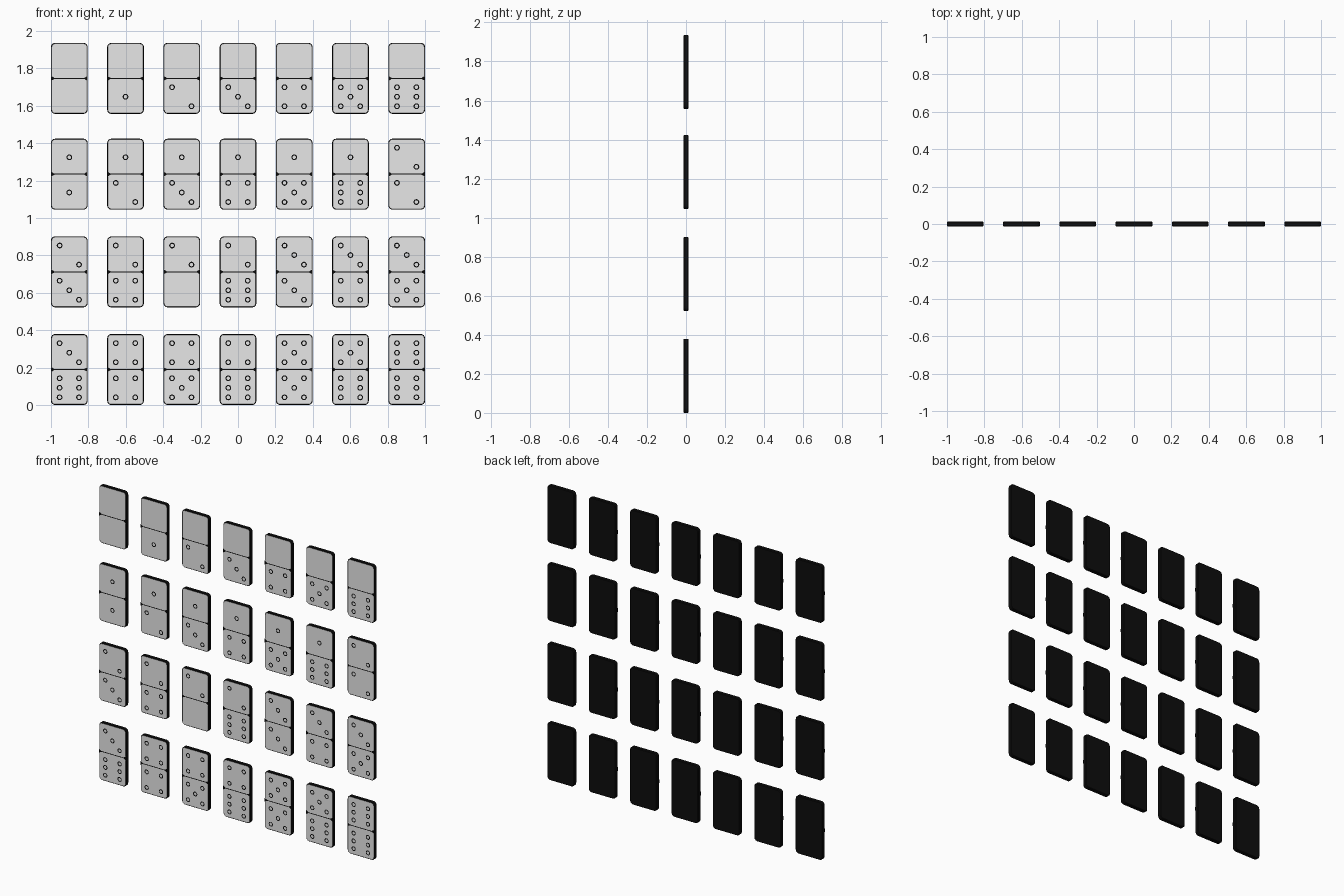
import bpy, bmesh, math

if "Cube" in bpy.data.objects:
    bpy.data.objects.remove(bpy.data.objects["Cube"])

W, H, T = 0.196, 0.379, 0.0275      # tile width, height, thickness
R, BEV = 0.022, 0.004               # corner radius, edge chamfer
FRONT = -T / 2


def material(name, v):
    m = bpy.data.materials.new(name)
    m.diffuse_color = (v, v, v, 1)
    m.use_nodes = True
    m.node_tree.nodes["Principled BSDF"].inputs["Base Color"].default_value = m.diffuse_color
    return m


BLACK = material("black", 0.004)
PALE = material("pale face", 0.8)


def rounded_rect(inset):
    """Outline in x, z, anticlockwise as seen from the front."""
    pts, r = [], R - inset
    for k, (sx, sz) in enumerate([(1, 1), (-1, 1), (-1, -1), (1, -1)]):
        for i in range(7):
            a = math.pi / 2 * (k + i / 6)
            pts.append((sx * (W / 2 - R) + r * math.cos(a),
                        sz * (H / 2 - R) + r * math.sin(a)))
    return pts


def ring(bm, pts, y):
    return [bm.verts.new((x, y, z)) for x, z in pts]


def bridge(bm, a, b):
    n = len(a)
    return [bm.faces.new((a[i], a[(i + 1) % n], b[(i + 1) % n], b[i])) for i in range(n)]


def add_body(bm):
    # chamfered black block with a pale front
    loops = [ring(bm, rounded_rect(i), y) for i, y in
             [(BEV, T / 2), (0, T / 2 - BEV), (0, FRONT + BEV), (BEV, FRONT)]]
    for a, b in zip(loops, loops[1:]):
        bridge(bm, a, b)
    bm.faces.new(loops[0][::-1])
    face = bm.faces.new(loops[-1])
    bmesh.ops.recalc_face_normals(bm, faces=bm.faces[:])
    face.material_index = 1


def add_divider(bm):
    # thin centre line with a small triangle at each end
    y, e = FRONT - 0.0008, W / 2 - 0.001
    bm.faces.new(ring(bm, [(-e, -.0025), (e, -.0025), (e, .0025), (-e, .0025)], y))
    bm.faces.new(ring(bm, [(e, -.013), (e, .013), (e - .022, 0)], y - .0002))
    bm.faces.new(ring(bm, [(-e, .013), (-e, -.013), (-e + .022, 0)], y - .0002))


def add_pip(bm, x, z):
    # dark ring around a pale centre
    def circle(r):
        return [(x + r * math.cos(i * math.pi / 8), z + r * math.sin(i * math.pi / 8))
                for i in range(16)]
    y = FRONT - 0.0008
    bridge(bm, ring(bm, circle(0.0155), y), ring(bm, circle(0.0095), y))


# pip places on a 3 x 3 grid for each count
DIAG = [(-1, 1), (1, -1)]
FOUR = DIAG + [(1, 1), (-1, -1)]
PIPS = [[], [(0, 0)], DIAG, DIAG + [(0, 0)], FOUR, FOUR + [(0, 0)],
        FOUR + [(-1, 0), (1, 0)]]


def add_tile(top, low, cx, cz):
    bm = bmesh.new()
    add_body(bm)
    add_divider(bm)
    for count, mid in ((top, 0.09), (low, -0.098)):
        for px, pz in PIPS[count]:
            add_pip(bm, px * 0.052, mid + pz * 0.051)
    name = f"domino_{top}_{low}"
    me = bpy.data.meshes.new(name)
    bm.to_mesh(me)
    bm.free()
    me.materials.append(BLACK)
    me.materials.append(PALE)
    ob = bpy.data.objects.new(name, me)
    ob.location = (cx, 0, cz)
    bpy.context.collection.objects.link(ob)


# full set in order, seven per row; the 2-5 tile has a blank lower half
pairs = [(a, b) for a in range(7) for b in range(a, 7)]
for i, (a, b) in enumerate(pairs):
    if (a, b) == (2, 5):
        b = 0
    add_tile(a, b, (i % 7 - 3) * (2 - W) / 6, (1.746, 1.234, 0.7115, H / 2)[i // 7])
